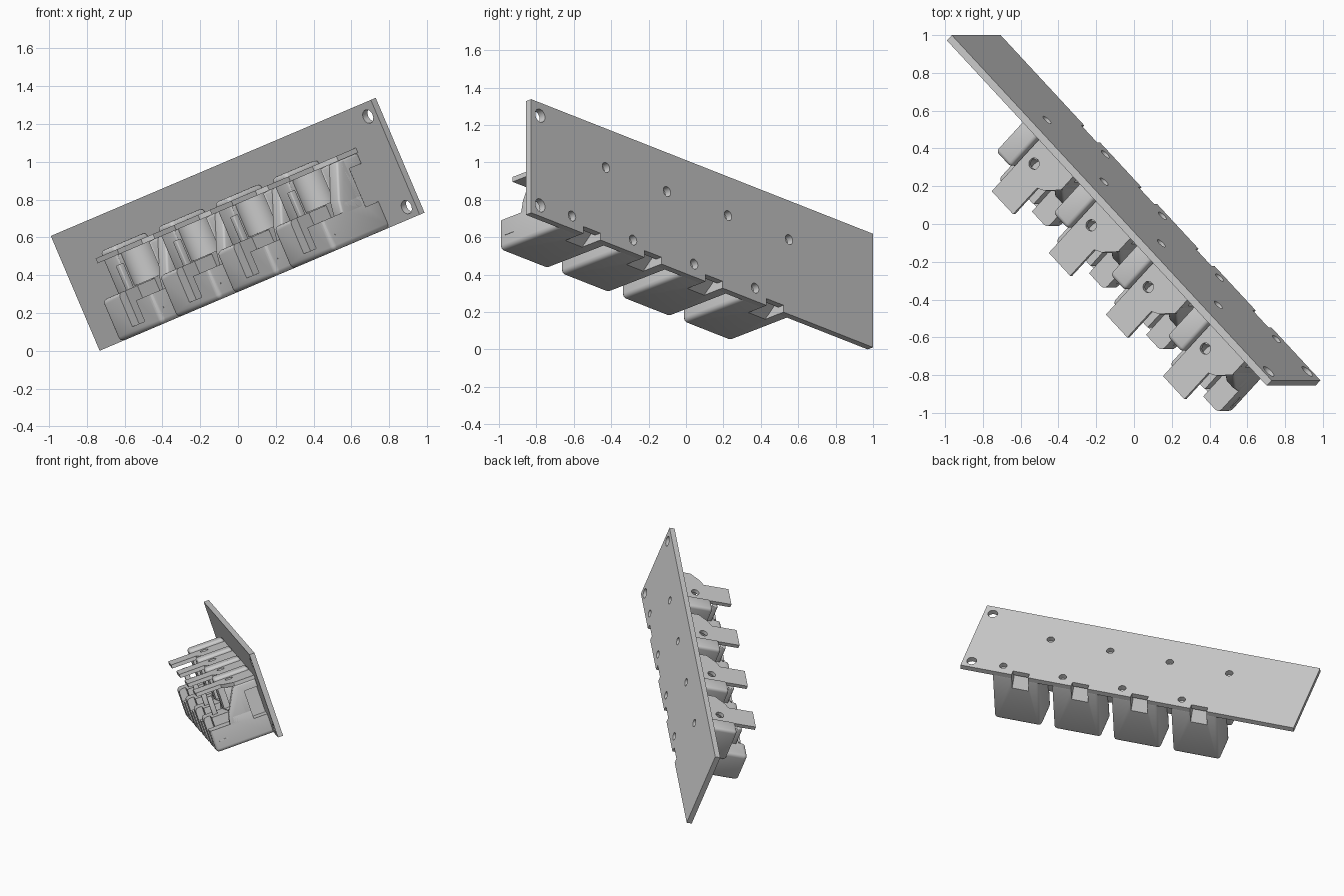
import bpy, bmesh, math
from mathutils import Matrix, Vector

if "Cube" in bpy.data.objects:
    bpy.data.objects.remove(bpy.data.objects["Cube"])

# Board frame: local x along the board, y up the board, z out of its front
u = Vector((.654, -.706, .278)).normalized()
v = Vector((-.392, 0, .920))
v = (v - u * v.dot(u)).normalized()
n = u.cross(v)
FRAME = Matrix((u, v, n)).transposed().to_4x4()
FRAME.translation = (-.706, 1.0, .011)
PITCH, START = .463, .637


def prism(name, pts, axis, lo, hi, bevel=0):
    """Extrude a 2D profile along a local axis: 'x' (z,y), 'y' (x,z), 'z' (x,y)."""
    place = {'x': lambda a, b, t: (t, b, a),
             'y': lambda a, b, t: (a, t, b),
             'z': lambda a, b, t: (a, b, t)}[axis]
    bm = bmesh.new()
    f = bm.faces.new([bm.verts.new(place(a, b, lo)) for a, b in pts])
    ext = bmesh.ops.extrude_face_region(bm, geom=[f])
    step = Vector(place(0, 0, hi - lo))
    bmesh.ops.translate(bm, vec=step, verts=[g for g in ext['geom'] if isinstance(g, bmesh.types.BMVert)])
    bmesh.ops.recalc_face_normals(bm, faces=bm.faces)
    me = bpy.data.meshes.new(name)
    bm.to_mesh(me)
    bm.free()
    ob = bpy.data.objects.new(name, me)
    bpy.context.collection.objects.link(ob)
    if bevel:
        m = ob.modifiers.new("round", 'BEVEL')
        m.width, m.segments, m.limit_method = bevel, 3, 'ANGLE'
        bake(ob)
    return ob


def rect(a0, a1, b0, b1):
    return [(a0, b0), (a1, b0), (a1, b1), (a0, b1)]


def circle(a, b, r, k=28):
    return [(a + r * math.cos(i * math.tau / k), b + r * math.sin(i * math.tau / k)) for i in range(k)]


def bake(ob):
    bpy.context.view_layer.update()
    me = bpy.data.meshes.new_from_object(ob.evaluated_get(bpy.context.evaluated_depsgraph_get()))
    ob.modifiers.clear()
    ob.data = me


def cut(ob, *args):
    c = prism("cutter", *args)
    m = ob.modifiers.new("cut", 'BOOLEAN')
    m.operation, m.object, m.solver = 'DIFFERENCE', c, 'EXACT'
    bake(ob)
    bpy.data.objects.remove(c)


def smooth(ob):
    ob.data.shade_smooth()
    ob.data.set_sharp_from_angle(angle=math.radians(30))


# Mounting board with corner holes, peg holes and edge notches
board = prism("mounting_board", rect(0, 2.593, 0, .66), 'z', 0, .04)
for y in (.064, .585):
    cut(board, circle(2.525, y, .037), 'z', -.1, .1)
for i in range(4):
    s = START + PITCH * i
    cut(board, circle(s, .434, .028), 'z', -.1, .1)
    cut(board, circle(s + .257, .075, .028), 'z', -.1, .1)
    cut(board, rect(s + .042, s + .17, -.05, .04), 'z', -.1, .1)
smooth(board)
board.matrix_world = FRAME

# One switch unit, built around its own origin
gap = (rect(.22, .4, .03, .145), 'y', .15, .37)

# lower body: two front lobes of different height, sloped channel underneath
base = prism("lower_body", rect(-.042, .324, .02, .485), 'y', 0, .24, .026)
cut(base, rect(-.2, .5, -.1, .04), 'y', -.1, .4)
cut(base, rect(.2, .4, .29, .6), 'y', .17, .4)
cut(base, rect(.1, .2, .43, .6), 'y', .05, .4)
cut(base, *gap)
cut(base, [(.03, -.01), (.03, .09), (.15, -.01)], 'x', .042, .17)

# upper housing with a concave front bay
housing = prism("upper_housing", [(-.042, .04), (.324, .04), (.324, .2), (.26, .2), (.26, .28),
                                  (.05, .31), (-.042, .31)], 'y', .2, .43, .012)
cut(housing, *gap)
cut(housing, circle(.155, .28, .1), 'y', .245, .6)

# raised shoulder block beside the tab
shoulder = prism("shoulder_block", rect(-.082, .04, .04, .315), 'y', .2, .482, .022)

# sloping end cheek
cheek = prism("end_cheek", [(.15, .15), (.33, .15), (.31, .24), (.21, .43), (.15, .43)],
              'x', .25, .324, .012)

# flat top tab with a hole
tab = prism("top_tab", [(.047, .04), (.325, .04), (.325, .2), (.26, .27), (.22, .29),
                        (.22, .485), (.047, .485)], 'y', .43, .458)
cut(tab, circle(.117, .21, .03), 'y', .3, .7)

# contact post and thin slit bar on the end
post = prism("contact_post", rect(.085, .115, .37, .41), 'y', .2, .38, .006)
bar = prism("end_bar", rect(.37, .44, .075, .083), 'x', .3, .327)

for part in (base, housing, shoulder, cheek, tab, post, bar):
    smooth(part)
    for i in range(4):
        ob = part if i == 0 else bpy.data.objects.new(f"{part.name}_{i + 1}", part.data)
        if i:
            bpy.context.collection.objects.link(ob)
        ob.matrix_world = FRAME @ Matrix.Translation((START + PITCH * i, 0, 0))
